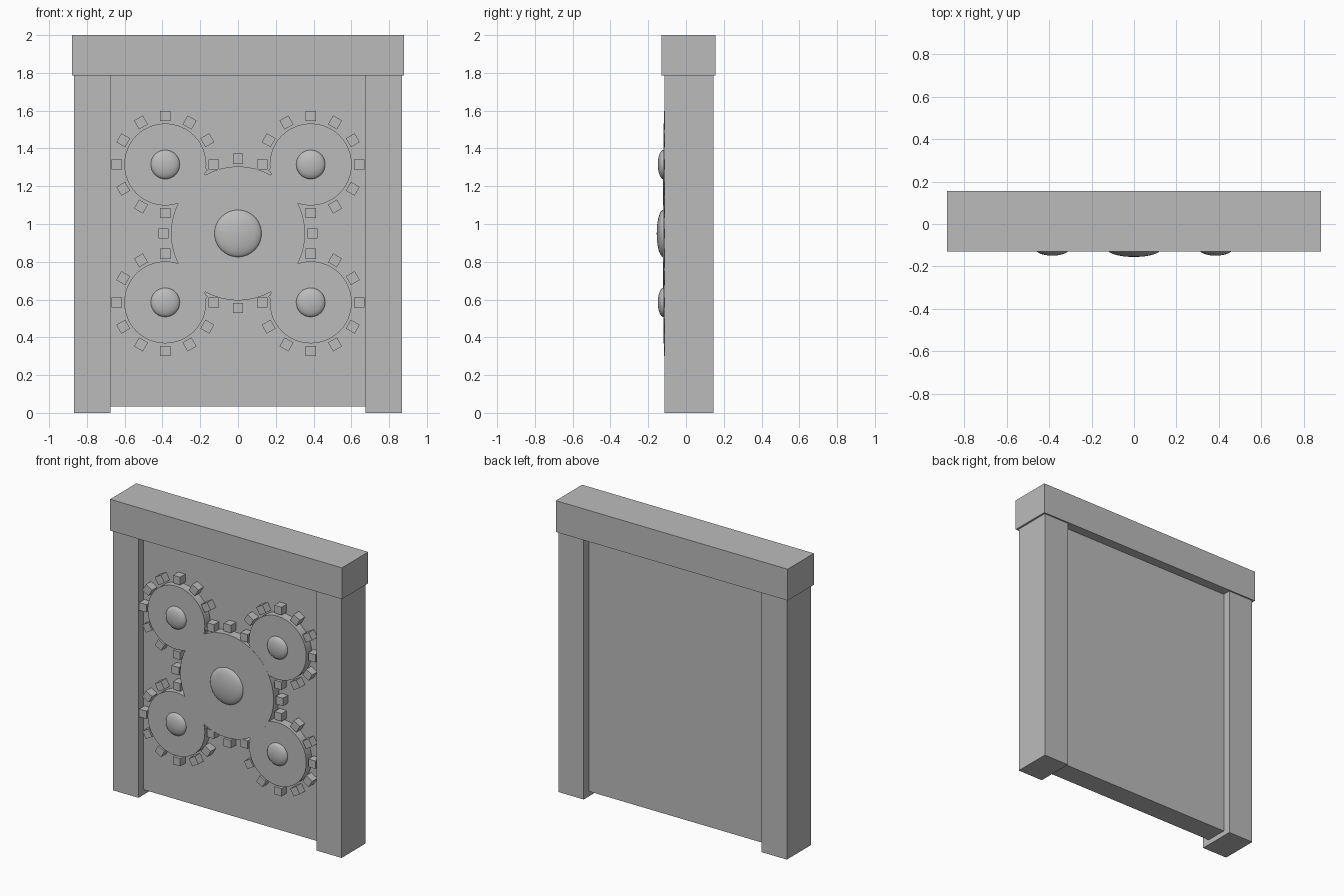
import bpy
from math import cos, sin, pi

default = bpy.data.objects.get("Cube")
if default:
    bpy.data.objects.remove(default, do_unlink=True)

stone = bpy.data.materials.new("grey")
stone.use_nodes = True
GREY = (0.5, 0.5, 0.5, 1)
stone.diffuse_color = GREY
stone.node_tree.nodes["Principled BSDF"].inputs["Base Color"].default_value = GREY


def finish(name):
    ob = bpy.context.object
    ob.name = name
    ob.data.materials.append(stone)
    return ob


def box(name, center, size, turn=0):
    bpy.ops.mesh.primitive_cube_add(size=1, location=center, rotation=(0, turn, 0))
    bpy.context.object.scale = size
    return finish(name)


def slab(name, x, y, z):
    """Box given by its (low, high) range on each axis."""
    ranges = (x, y, z)
    return box(name, [(a + b) / 2 for a, b in ranges], [b - a for a, b in ranges])


PANEL_FRONT = -0.06


def gear(name, x, z, radius, front, hub_radius, hub_depth, teeth=12):
    # Disc
    back = PANEL_FRONT + 0.01
    bpy.ops.mesh.primitive_cylinder_add(
        vertices=48, radius=radius, depth=back - front,
        location=(x, (front + back) / 2, z), rotation=(pi / 2, 0, 0))
    finish(name + "_disc")
    bpy.ops.object.shade_smooth_by_angle()
    # Square teeth standing just off the rim
    for i in range(teeth):
        a = 2 * pi * i / teeth
        r = radius + 0.04
        box(f"{name}_tooth_{i + 1}", (x + r * cos(a), -0.088, z + r * sin(a)),
            (0.054, 0.056, 0.054), -a)
    # Flattened round hub
    bpy.ops.mesh.primitive_uv_sphere_add(
        segments=32, ring_count=16, radius=1, location=(x, -0.12, z),
        rotation=(pi / 2, 0, 0))
    bpy.context.object.scale = (hub_radius, hub_radius, hub_depth)
    finish(name + "_hub")
    bpy.ops.object.shade_smooth()


# Door frame and recessed panel
slab("lintel", (-0.88, 0.88), (-0.13, 0.155), (1.785, 2))
slab("door_panel", (-0.68, 0.68), (PANEL_FRONT, 0.09), (0.035, 1.79))
for side, s in (("left", 1), ("right", -1)):
    slab(side + "_post", sorted((s * 0.675, s * 0.867)), (-0.115, 0.145), (0, 1.785))

# Gear train
gear("center_gear", 0, 0.95, 0.355, -0.121, 0.125, 0.035)
for side, s in (("left", 1), ("right", -1)):
    for level, z in (("upper", 1.315), ("lower", 0.585)):
        gear(f"{level}_{side}_gear", s * 0.385, z, 0.217, -0.12, 0.077, 0.029)
